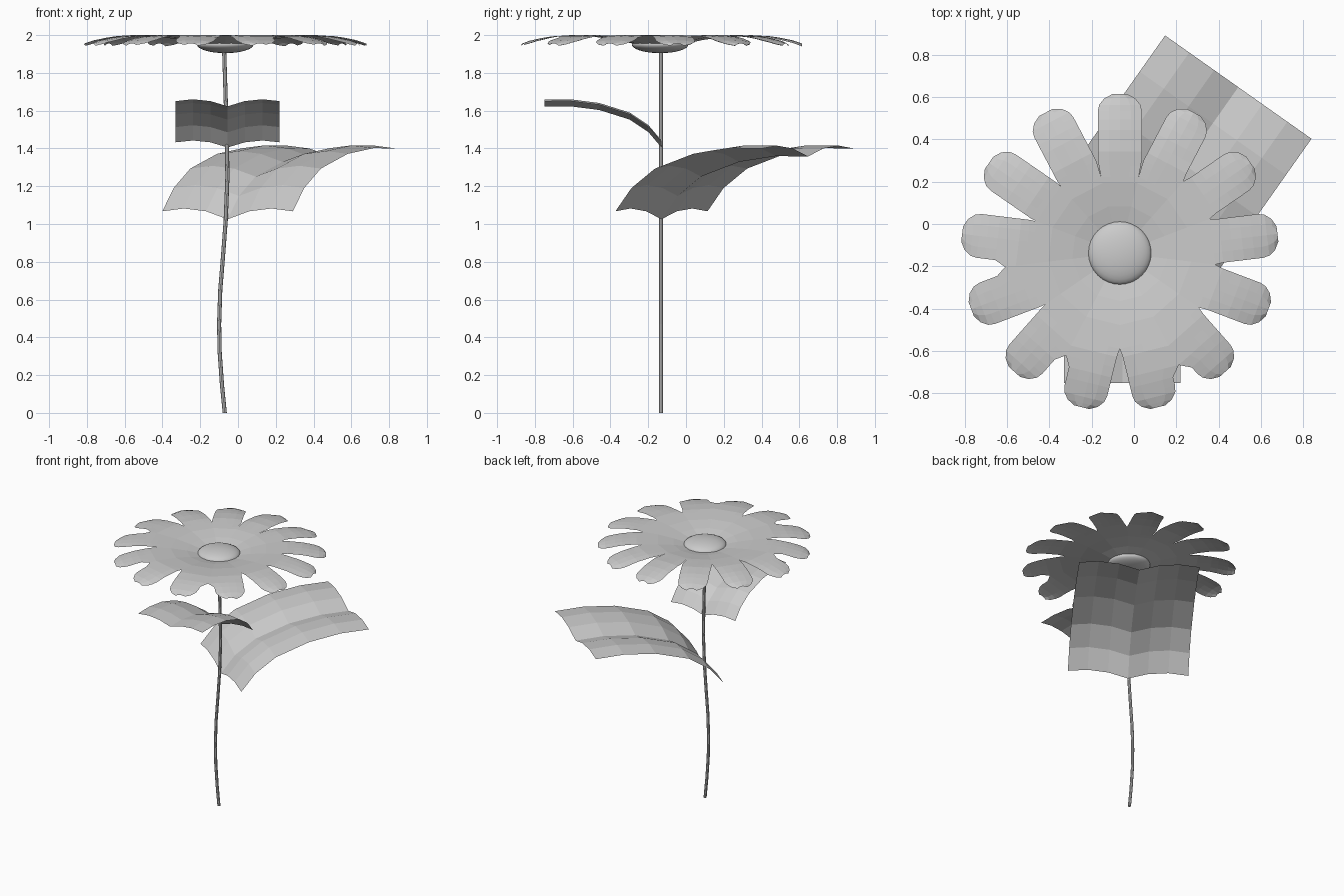
import bpy
import bmesh
import math
from mathutils import Vector

cube = bpy.data.objects.get("Cube")
if cube:
    bpy.data.objects.remove(cube, do_unlink=True)

grey = bpy.data.materials.new("plain grey")
grey.use_nodes = True
grey.diffuse_color = (0.6, 0.6, 0.6, 1)
grey.node_tree.nodes["Principled BSDF"].inputs["Base Color"].default_value = (0.6, 0.6, 0.6, 1)


def finish(name, bm):
    mesh = bpy.data.meshes.new(name)
    bm.to_mesh(mesh)
    bm.free()
    mesh.materials.append(grey)
    obj = bpy.data.objects.new(name, mesh)
    bpy.context.collection.objects.link(obj)
    return obj


def add_grid(bm, rows):
    """Join rows of points into a sheet of quads."""
    verts = [[bm.verts.new(p) for p in row] for row in rows]
    for a, b in zip(verts, verts[1:]):
        for i in range(len(a) - 1):
            bm.faces.new((a[i], b[i], b[i + 1], a[i + 1]))


# Gently bent stem
bm = bmesh.new()
path = [(-.07, 0), (-.085, .15), (-.097, .32), (-.1, .47), (-.094, .65), (-.08, .82),
        (-.065, 1.02), (-.056, 1.25), (-.06, 1.5), (-.068, 1.75), (-.074, 1.94)]
sides = 8
add_grid(bm, [[(x + .011 * math.cos(math.tau * i / sides),
                -.133 + .011 * math.sin(math.tau * i / sides), z)
               for i in range(sides + 1)] for x, z in path])
bmesh.ops.remove_doubles(bm, verts=bm.verts, dist=.0005)
bmesh.ops.holes_fill(bm, edges=bm.edges)
bmesh.ops.recalc_face_normals(bm, faces=bm.faces)
finish("stem", bm)

# Leaves: a rising curve swept with a double-arched cross-section
RISE = [(0, 0), (.11, .13), (.27, .238), (.53, .32), (.78, .352), (1, .35)]
ARCH = [(-1, .1), (-.67, .135), (-.33, .1), (0, 0), (.33, .1), (.67, .135), (1, .1)]


def leaf(name, base, angle, length, half_width):
    along = Vector((math.cos(angle), math.sin(angle), 0))
    across = Vector((-along.y, along.x, 0))
    up = Vector((0, 0, 1))
    bm = bmesh.new()
    add_grid(bm, [[Vector(base) + along * d * length + across * s * half_width
                   + up * (h * length + a * half_width) for s, a in ARCH]
                  for d, h in RISE])
    finish(name, bm)


leaf("front_leaf", (-.055, -.13, 1.405), math.radians(-90), .62, .275)
leaf("back_leaf", (-.055, -.13, 1.025), math.radians(54.8), .95, .423)

# Flower head: shallow dish splitting into drooping round-ended petals
COUNT = 13
CENTRE = Vector((-.067, -.137, 0))
NOTCHES = [.36, .47, .44, .445, .44, .58, .44, .55, .43, .53, .415, .43, .36]
PROFILE = [(0, 1.95), (.13, 1.953), (.22, 1.973), (.33, 1.99), (.48, 2.0),
           (.6, 1.993), (.7, 1.973), (.76, 1.953)]
HALF = math.pi / COUNT


def height(r):
    for (r0, z0), (r1, z1) in zip(PROFILE, PROFILE[1:]):
        if r <= r1:
            return z0 + (z1 - z0) * (r - r0) / (r1 - r0)
    return PROFILE[-1][1]


def half_width(r, notch):
    """Full wedge inside the notch, then a nearly straight petal edge."""
    if r <= notch:
        return r * math.tan(HALF)
    return min(r * math.tan(HALF) - .05 * (r - notch), .104)


bm = bmesh.new()
radii = [.02, .13, .22, .33, .36, .41, .44, .48, .53, .58, .63, .67]
for k in range(COUNT):
    mid = math.pi / 2 - 2 * HALF * k
    out = Vector((math.cos(mid), math.sin(mid), 0))
    side = Vector((-out.y, out.x, 0))
    rows = []
    for r in radii + [.7, .73, .75]:
        row = []
        for i in range(-2, 3):
            # the left edge borders the previous notch
            notch = NOTCHES[k - 1] if i > 0 else NOTCHES[k]
            w = half_width(min(r, .67), notch)
            s = i / 2
            if r > .67:
                w *= math.sqrt(max(.12, 1 - ((r - .67) / .085) ** 2))
            curl = .012 * s * s * max(0, r - notch) / .3
            p = CENTRE + out * r + side * s * w
            p.z = height(r) - curl
            row.append(p)
        rows.append(row)
    add_grid(bm, rows)
bmesh.ops.remove_doubles(bm, verts=bm.verts, dist=.0008)
bmesh.ops.recalc_face_normals(bm, faces=bm.faces)
if sum(f.normal.z for f in bm.faces) < 0:
    bmesh.ops.reverse_faces(bm, faces=bm.faces)
finish("petals", bm)

# Flattened round flower centre
bm = bmesh.new()
bmesh.ops.create_uvsphere(bm, u_segments=32, v_segments=16, radius=.15)
for v in bm.verts:
    v.co = Vector((v.co.x, v.co.y, v.co.z * .31 + 1.951)) + CENTRE
for f in bm.faces:
    f.smooth = True
finish("flower_centre", bm)
